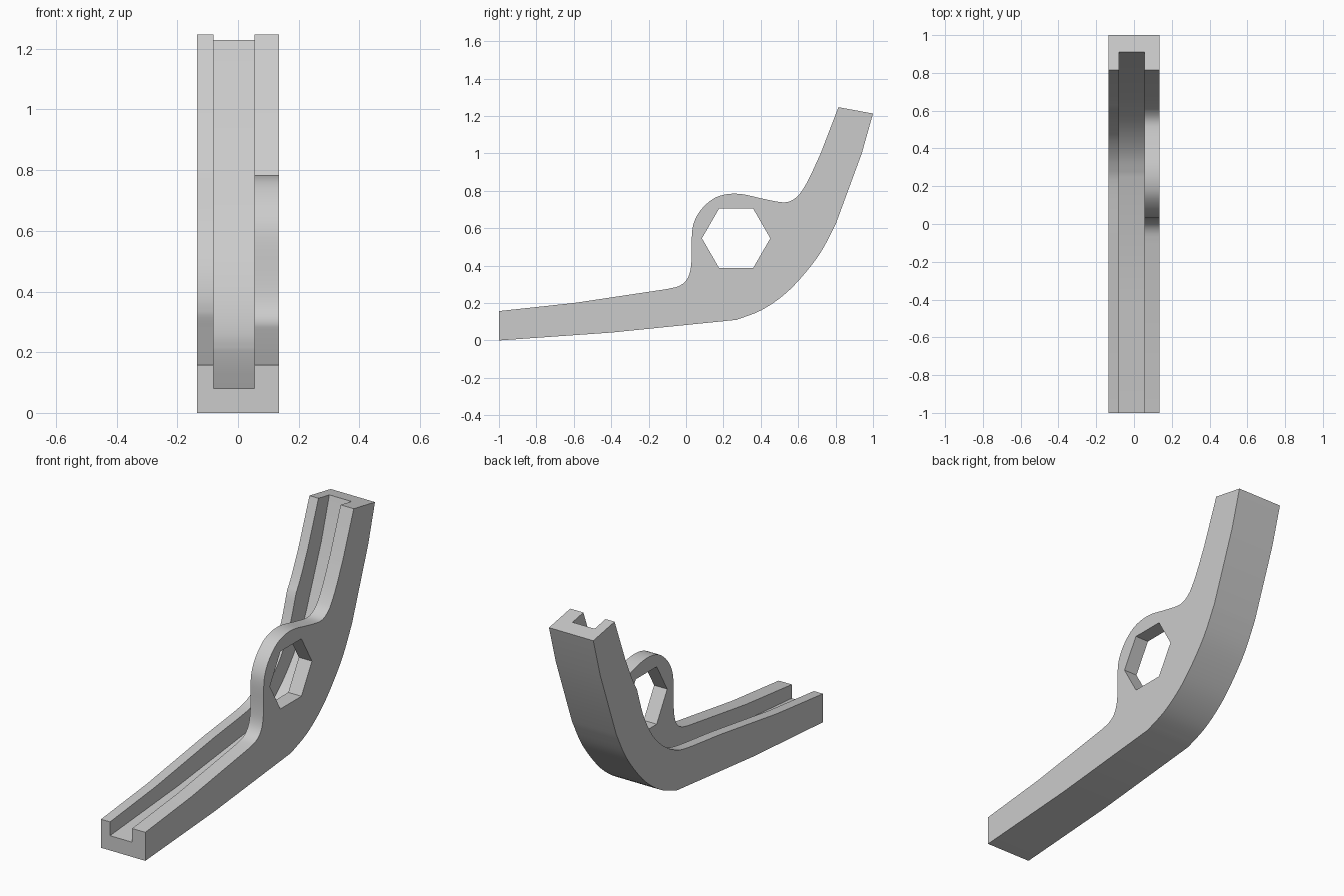
import bpy, bmesh, math
from mathutils import Vector

cube = bpy.data.objects.get("Cube")
if cube:
    bpy.data.objects.remove(cube, do_unlink=True)

grey = bpy.data.materials.new("plain grey")
grey.use_nodes = True
colour = (0.6, 0.6, 0.6, 1)
grey.diffuse_color = colour
grey.node_tree.nodes["Principled BSDF"].inputs["Base Color"].default_value = colour


def curve(points, steps=4):
    """Smooth run through (y, z) points."""
    p = [Vector(q) for q in points]
    p = [2 * p[0] - p[1]] + p + [2 * p[-1] - p[-2]]
    out = []
    for a, b, c, d in zip(p, p[1:], p[2:], p[3:]):
        for i in range(steps):
            t = i / steps
            out.append(0.5 * (2 * b + (c - a) * t + (2 * a - 5 * b + 4 * c - d) * t * t
                              + (3 * b - a - 3 * c + d) * t ** 3))
    return [tuple(v) for v in out] + [tuple(p[-2])]


def slab(name, profile, x0, x1):
    """Extrude a (y, z) profile along x."""
    bm = bmesh.new()
    face = bm.faces.new([bm.verts.new((x0, y, z)) for y, z in profile])
    new = bmesh.ops.extrude_face_region(bm, geom=[face])["geom"]
    bmesh.ops.translate(bm, vec=(x1 - x0, 0, 0),
                        verts=[v for v in new if isinstance(v, bmesh.types.BMVert)])
    bmesh.ops.recalc_face_normals(bm, faces=bm.faces)
    mesh = bpy.data.meshes.new(name)
    bm.to_mesh(mesh)
    bm.free()
    mesh.materials.append(grey)
    obj = bpy.data.objects.new(name, mesh)
    bpy.context.collection.objects.link(obj)
    return obj


# Underside, then the upper edge with the rounded lug
underside = [(-1, 0), (-0.4, 0.042)] + curve(
    [(0.27, 0.11), (0.4, 0.16), (0.52, 0.24), (0.62, 0.34), (0.72, 0.47), (0.8, 0.62)]
) + [(0.94, 1.0), (1, 1.213)]
neck = curve([(-0.1, 0.275), (-0.04, 0.29), (0, 0.32), (0.022, 0.37), (0.03, 0.45),
              (0.032, 0.58), (0.05, 0.65), (0.09, 0.71), (0.15, 0.76), (0.22, 0.782),
              (0.3, 0.782), (0.4, 0.76), (0.5, 0.74), (0.55, 0.742), (0.59, 0.765),
              (0.62, 0.80), (0.66, 0.87), (0.72, 1.0)])
upper = [(-1, 0.157), (-0.6, 0.2)] + neck + [(0.815, 1.247)]
bracket = slab("curved_bracket", underside + upper[::-1], -0.135, 0.135)

# Channel between the two rails
floor = [(-1.1, 0.073), (-0.4, 0.13)] + curve(
    [(0.25, 0.205), (0.36, 0.25), (0.46, 0.32), (0.55, 0.41), (0.64, 0.53), (0.71, 0.67)]
) + [(0.84, 1.0), (0.91, 1.23), (0.94, 1.33)]
channel = slab("channel_cutter", floor + [(0.6, 1.6), (-1.1, 1.6)], -0.08, 0.055)

# Trim the lug away from the thin rail
rail = curve([(-0.1, 0.275), (0.2, 0.313), (0.3, 0.345), (0.38, 0.393), (0.46, 0.465),
              (0.52, 0.55), (0.57, 0.65), (0.62, 0.80)])
trim = slab("thin_rail_cutter", rail + [(0.58, 1.0), (-0.2, 1.0)], -0.2, -0.07)

# Hexagonal hole in the lug
hexagon = [(0.268 + 0.183 * math.cos(math.radians(60 * i)),
            0.546 + 0.183 * math.sin(math.radians(60 * i))) for i in range(6)]
hole = slab("hexagon_cutter", hexagon, 0, 0.2)

bpy.context.view_layer.objects.active = bracket
for cutter in (channel, trim, hole):
    mod = bracket.modifiers.new(cutter.name, 'BOOLEAN')
    mod.operation = 'DIFFERENCE'
    mod.solver = 'EXACT'
    mod.object = cutter
    bpy.ops.object.modifier_apply(modifier=mod.name)
    bpy.data.objects.remove(cutter, do_unlink=True)

bpy.ops.object.select_all(action='DESELECT')
bracket.select_set(True)
bpy.ops.object.shade_smooth_by_angle(angle=math.radians(30))
